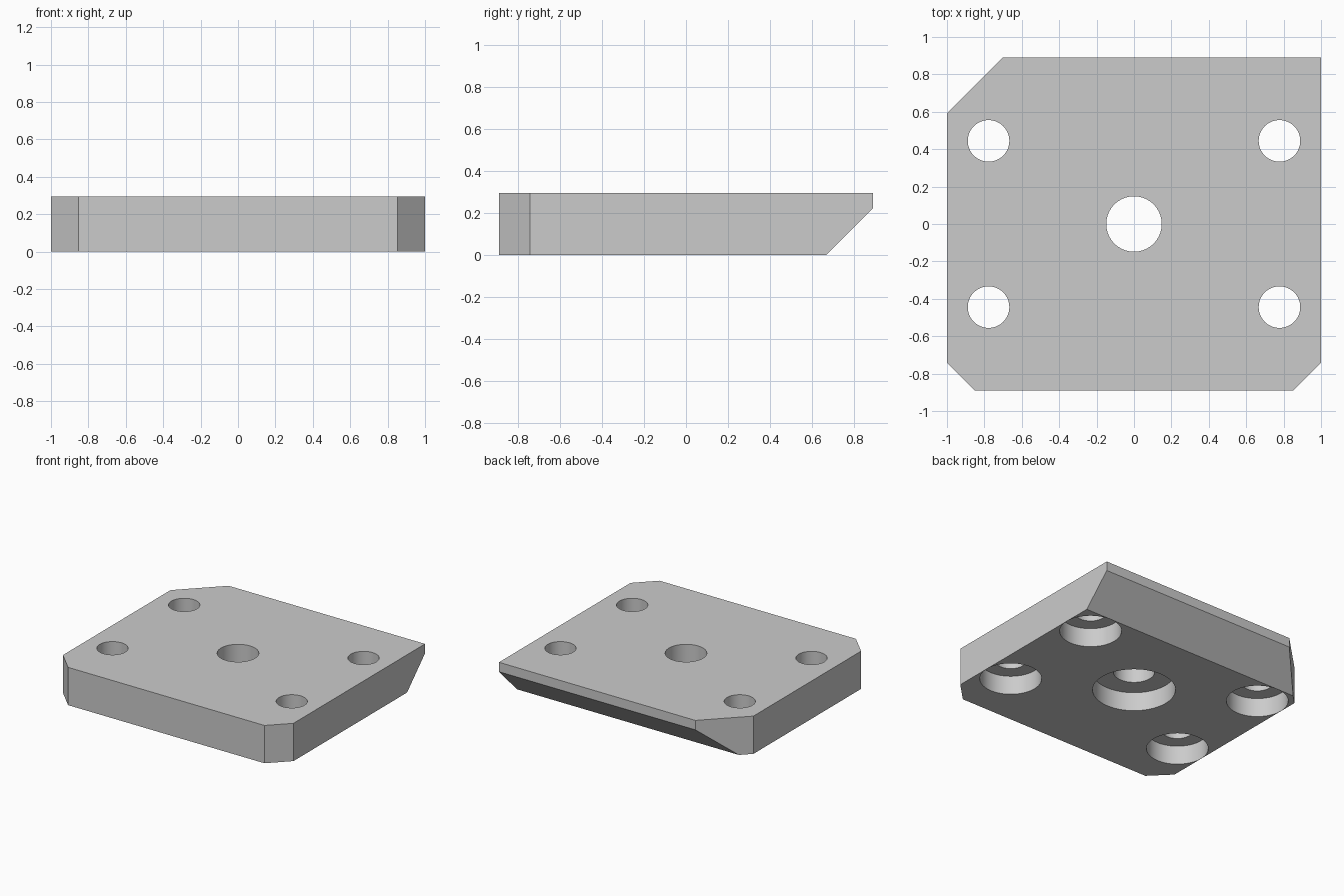
import bpy
import bmesh
from math import cos, sin, tau
from mathutils import Vector

cube = bpy.data.objects.get("Cube")
if cube:
    bpy.data.objects.remove(cube, do_unlink=True)

U = 1 / 27                      # design unit: the plate is 54 wide
WIDTH, DEPTH, HEIGHT = 54 * U, 48 * U, 8 * U
FRONT_CUT, BACK_CUT, SLANT = 4 * U, 8 * U, 6 * U
SEGMENTS = 64

grey = bpy.data.materials.new("light grey")
grey.use_nodes = True
colour = (0.6, 0.6, 0.6, 1)
grey.diffuse_color = colour
grey.node_tree.nodes["Principled BSDF"].inputs["Base Color"].default_value = colour


def make_object(name, bm):
    bmesh.ops.recalc_face_normals(bm, faces=bm.faces)
    mesh = bpy.data.meshes.new(name)
    bm.to_mesh(mesh)
    bm.free()
    mesh.materials.append(grey)
    obj = bpy.data.objects.new(name, mesh)
    bpy.context.collection.objects.link(obj)
    return obj


# Plate outline with three clipped corners, extruded upwards
x, y = WIDTH / 2, DEPTH / 2
outline = [(-x + FRONT_CUT, -y), (x - FRONT_CUT, -y), (x, -y + FRONT_CUT), (x, y),
           (-x + BACK_CUT, y), (-x, y - BACK_CUT), (-x, -y + FRONT_CUT)]
bm = bmesh.new()
base = bm.faces.new([bm.verts.new((px, py, 0)) for px, py in outline])
top = bmesh.ops.extrude_face_region(bm, geom=[base])["geom"]
bmesh.ops.translate(bm, vec=(0, 0, HEIGHT),
                    verts=[v for v in top if isinstance(v, bmesh.types.BMVert)])

# Slanted underside along the back edge
cut = bmesh.ops.bisect_plane(bm, geom=bm.verts[:] + bm.edges[:] + bm.faces[:],
                             plane_co=Vector((0, y, SLANT)),
                             plane_no=Vector((0, 1, -1)), clear_outer=True)
rim = [e for e in cut["geom_cut"] if isinstance(e, bmesh.types.BMEdge)]
bmesh.ops.holes_fill(bm, edges=rim, sides=0)
plate = make_object("mounting_plate", bm)


def add_stepped_plug(bm, cx, cy, hole, bore):
    """Closed plug: wide counterbore below, narrow through hole above."""
    profile = [(bore, -0.1), (bore, HEIGHT / 2), (hole, HEIGHT / 2), (hole, HEIGHT + 0.1)]
    rings = [[bm.verts.new((cx + r * cos(tau * i / SEGMENTS),
                            cy + r * sin(tau * i / SEGMENTS), z))
              for i in range(SEGMENTS)] for r, z in profile]
    for low, high in zip(rings, rings[1:]):
        for i in range(SEGMENTS):
            j = (i + 1) % SEGMENTS
            bm.faces.new((low[i], low[j], high[j], high[i]))
    bm.faces.new(rings[0][::-1])
    bm.faces.new(rings[-1])


# Centre hole and four corner holes, all counterbored from below
bm = bmesh.new()
add_stepped_plug(bm, 0, 0, 4 * U, 8 * U)
for sx in (-1, 1):
    for sy in (-1, 1):
        add_stepped_plug(bm, sx * 21 * U, sy * 12 * U, 3 * U, 5.97 * U)
cutter = make_object("hole_cutter", bm)
cutter.hide_render = True

bpy.ops.object.select_all(action="DESELECT")
plate.select_set(True)
bpy.context.view_layer.objects.active = plate
mod = plate.modifiers.new("holes", "BOOLEAN")
mod.operation = "DIFFERENCE"
mod.solver = "EXACT"
mod.object = cutter
bpy.ops.object.modifier_apply(modifier=mod.name)
bpy.data.objects.remove(cutter, do_unlink=True)

# Smooth hole walls, crisp edges elsewhere
bpy.ops.object.shade_smooth_by_angle(angle=0.5)
